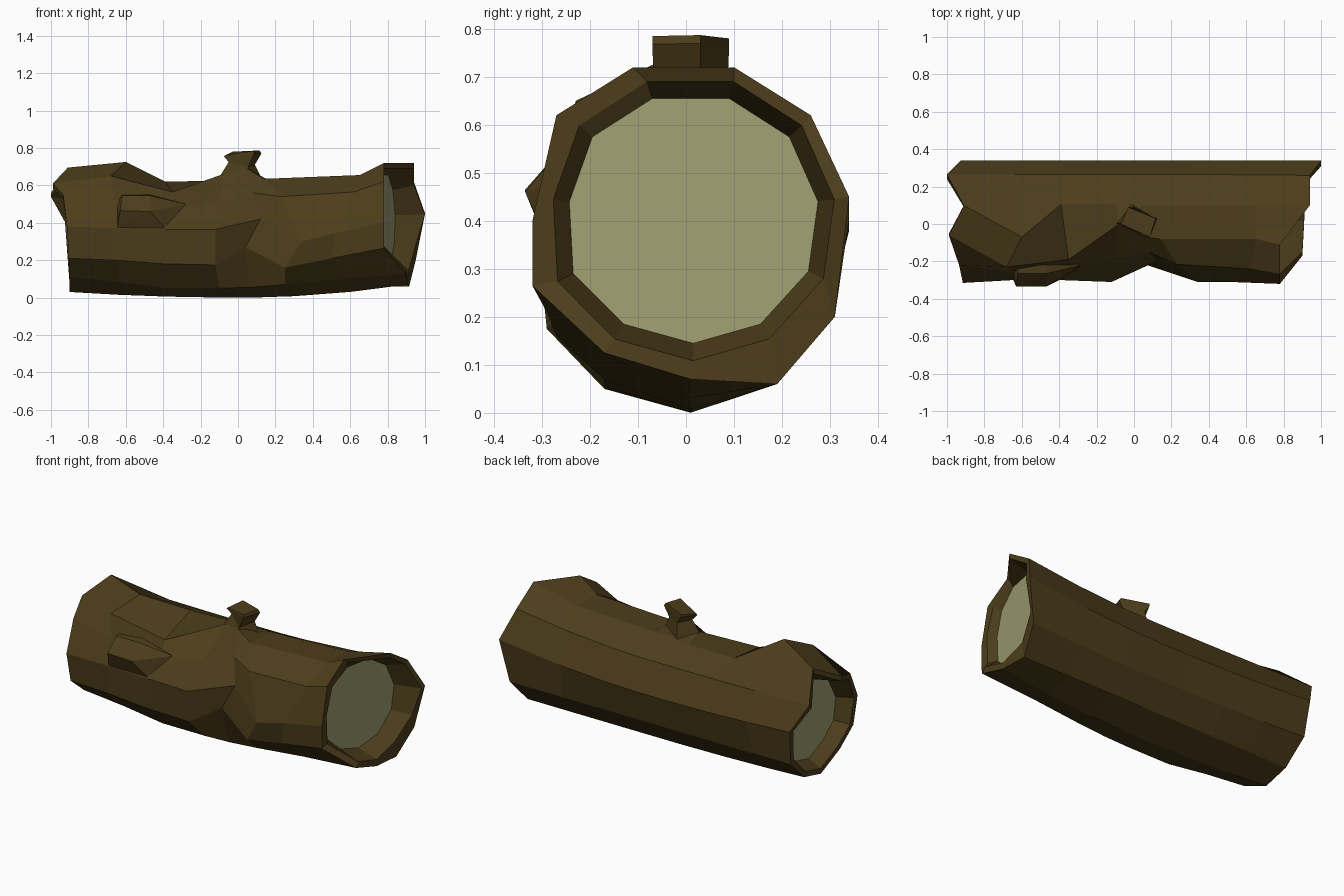
import bpy, bmesh
from mathutils import Vector

def material(name, rgb):
    m = bpy.data.materials.new(name)
    m.diffuse_color = (*rgb, 1)
    return m

BARK = material("bark", (0.074, 0.047, 0.011))
WOOD = material("cut_wood", (0.35, 0.35, 0.17))

def finish(name, bm, mat):
    bmesh.ops.recalc_face_normals(bm, faces=bm.faces)
    me = bpy.data.meshes.new(name)
    bm.to_mesh(me)
    bm.free()
    me.materials.append(mat)
    ob = bpy.data.objects.new(name, me)
    bpy.context.collection.objects.link(ob)
    return ob

def loft(bm, rings):
    loops = [[bm.verts.new(p) for p in r] for r in rings]
    n = len(rings[0])
    for a, b in zip(loops, loops[1:]):
        for i in range(n):
            j = (i + 1) % n
            bm.faces.new((a[i], a[j], b[j], b[i]))
    return loops

# Ragged end rims, 11 sides, running over the top, down the back, up the front
left = [(-.99, -.06, .61), (-.91, .10, .695), (-1, .265, .56), (-.925, .34, .41),
        (-.91, .31, .20), (-.90, .17, .07), (-.90, .01, .03), (-.90, -.17, .11),
        (-.905, -.29, .21), (-.915, -.315, .38), (-.935, -.22, .55)]
right = [(.78, -.11, .72), (.94, .10, .72), (.94, .26, .62), (1, .34, .45),
         (.95, .31, .20), (.915, .19, .06), (.91, .01, .07), (.90, -.17, .125),
         (.78, -.32, .265), (.78, -.32, .40), (.78, -.27, .62)]

# Smooth back and underside: sagging lines through a middle section
stations = (-.64, -.38, -.10, .10, .30, .60)
middle = {2: (.265, .55), 3: (.34, .38), 4: (.29, .19),
          5: (.19, .06), 6: (.01, .0)}
paths = {}
for k, (y, z) in middle.items():
    paths[k] = []
    for x in stations:
        end = left[k] if x < 0 else right[k]
        t = (x / end[0]) ** 2
        paths[k].append((x, y + (end[1] - y) * t, z + (end[2] - z) * t))

# Lumpy top and front lines
paths[0] = [(-.68, -.23, .65), (-.35, -.19, .565), (-.08, 0, .66),
            (.05, -.07, .69), (.14, -.08, .635), (.65, -.08, .655)]
paths[1] = [(-.60, -.07, .725), (-.39, .105, .62), (-.10, .11, .625),
            (.03, .10, .635), (.15, .10, .635), (.65, .10, .655)]
paths[10] = [(-.66, -.255, .51), (-.34, -.24, .48), (-.10, -.18, .51),
             (.08, -.15, .56), (.23, -.215, .54), (.62, -.24, .565)]
paths[9] = [(-.65, -.30, .37), (-.39, -.30, .365), (-.12, -.31, .365),
            (.12, -.20, .42), (.34, -.31, .30), (.52, -.31, .345)]
paths[8] = [(-.65, -.29, .20), (-.39, -.29, .18), (-.12, -.29, .175),
            (.04, -.21, .27), (.25, -.27, .16), (.50, -.29, .21)]
paths[7] = [(-.64, -.17, .085), (-.38, -.17, .05), (-.10, -.17, .05),
            (.06, -.17, .055), (.25, -.17, .07), (.55, -.17, .10)]

def inset(rim, s, plane=None):
    c = sum((Vector(p) for p in rim), Vector()) / len(rim)
    out = []
    for p in rim:
        q = c + (Vector(p) - c) * s
        q.x = p[0] if plane is None else plane
        out.append(q)
    return out

# Right hollow: rounder 11-sided floor, slanted to follow the rim
floor = [(-.07, .655), (.09, .655), (.215, .575), (.275, .44), (.255, .295),
         (.155, .185), (.015, .145), (-.13, .185), (-.235, .29), (-.243, .44),
         (-.195, .575)]
rcap = [Vector((.785 + .2 * y, y, z)) for y, z in floor]
rlip = [Vector((r[0], .015 + (y - .015) * 1.13, .405 + (z - .405) * 1.14))
        for r, (y, z) in zip(right, floor)]
lcap = inset(left, .78, -.82)

# Log bark with hollowed ends
rings = [lcap, inset(left, .90), left]
rings += [[paths[k][i] for k in range(11)] for i in range(6)]
rings += [right, rlip, rcap]
bm = bmesh.new()
loft(bm, rings)
finish("log_bark", bm, BARK)

# Pale cut wood at both ends
for name, ring, outward in (("cut_left", lcap, -1), ("cut_right", rcap, 1)):
    bm = bmesh.new()
    bm.faces.new([bm.verts.new(p) for p in ring])
    ob = finish(name, bm, WOOD)
    if ob.data.polygons[0].normal.x * outward < 0:
        ob.data.flip_normals()

# Broken branch on top
bm = bmesh.new()
loops = loft(bm, [
    [(-.12, .0, .61), (.03, -.10, .61), (.14, .02, .61), (-.02, .11, .60)],
    [(-.05, .01, .725), (.055, -.068, .70), (.09, .03, .71), (.0, .088, .72)],
    [(-.075, .0, .755), (.085, -.07, .768), (.125, .03, .77), (-.03, .09, .765)],
    [(-.07, .0, .76), (.085, -.07, .785), (.115, .03, .787), (-.03, .09, .78)]])
bm.faces.new(loops[-1])
finish("branch_stump", bm, BARK)

# Broken knot on the front, fading into the bark to the right
bm = bmesh.new()
for p in [(-.62, -.265, .545), (-.47, -.265, .545), (-.62, -.22, .55),
          (-.47, -.22, .55), (-.63, -.335, .465), (-.47, -.335, .46),
          (-.645, -.30, .375), (-.39, -.295, .37), (-.28, -.22, .50),
          (-.65, -.22, .50), (-.45, -.15, .45)]:
    bm.verts.new(p)
bmesh.ops.convex_hull(bm, input=bm.verts)
finish("front_knot", bm, BARK)
